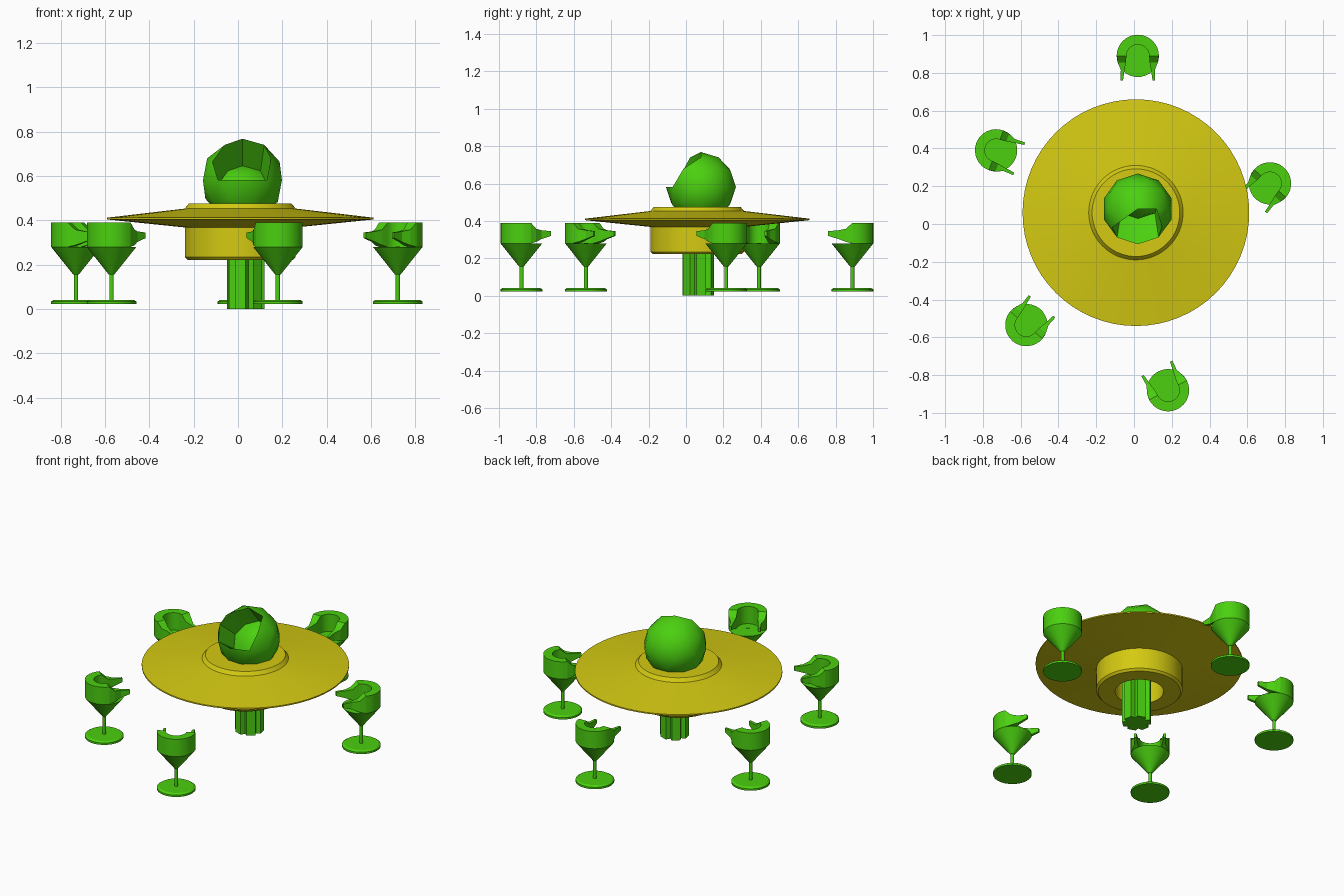
import bpy, bmesh
from math import sin, cos, pi, radians
from mathutils import Vector, Matrix

old = bpy.data.objects.get("Cube")
if old:
    bpy.data.objects.remove(old)


def material(name, colour):
    m = bpy.data.materials.new(name)
    m.use_nodes = True
    m.diffuse_color = (*colour, 1)
    m.node_tree.nodes["Principled BSDF"].inputs["Base Color"].default_value = (*colour, 1)
    return m


green = material("bright green", (0.07, 0.63, 0.005))
yellow = material("mustard yellow", (0.66, 0.59, 0.006))


def finish(bm, name, mat, matrix=Matrix(), smooth=None):
    bmesh.ops.recalc_face_normals(bm, faces=bm.faces)
    mesh = bpy.data.meshes.new(name)
    bm.to_mesh(mesh)
    bm.free()
    mesh.materials.append(mat)
    ob = bpy.data.objects.new(name, mesh)
    bpy.context.collection.objects.link(ob)
    ob.matrix_world = matrix
    if smooth:
        bpy.ops.object.select_all(action='DESELECT')
        ob.select_set(True)
        bpy.context.view_layer.objects.active = ob
        bpy.ops.object.shade_smooth_by_angle(angle=radians(smooth))
    return ob


def lathe(name, profile, mat, matrix, steps=32):
    """Spin a (radius, height) profile about z."""
    bm = bmesh.new()
    verts = [bm.verts.new((r, 0, z)) for r, z in profile]
    edges = [bm.edges.new(p) for p in zip(verts, verts[1:])]
    bmesh.ops.spin(bm, geom=verts + edges, axis=(0, 0, 1), cent=(0, 0, 0),
                   angle=2 * pi, steps=steps, use_duplicate=False)
    bmesh.ops.remove_doubles(bm, verts=bm.verts, dist=1e-5)
    return finish(bm, name, mat, matrix, 25)


def loft(bm, rings, closed_ends=True):
    """Skin a list of equally long point rings."""
    rows = [[bm.verts.new(p) for p in ring] for ring in rings]
    n = len(rows[0])
    for a, b in zip(rows, rows[1:]):
        for i in range(n):
            j = (i + 1) % n
            bm.faces.new((a[i], a[j], b[j], b[i]))
    if closed_ends:
        bm.faces.new(rows[0])
        bm.faces.new(rows[-1])


# Table: wide thin disc, raised collar and hollow drum underneath
lathe("table_top", [(0, 0.475), (0.232, 0.475), (0.25, 0.453), (0.6, 0.412),
                    (0.6, 0.404), (0.25, 0.368), (0.25, 0.235), (0.238, 0.222),
                    (0.14, 0.222), (0.14, 0.36), (0, 0.36)],
      yellow, Matrix.Translation((0.01, 0.06, 0)), 64)

# Fluted central column
bm = bmesh.new()
section = []
for lobe in range(6):
    for offset, r in ((-0.3, 0.085), (0.3, 0.085), (pi / 6, 0.062)):
        a = lobe * pi / 3 + offset + 0.2
        section.append((r * cos(a), r * sin(a)))
loft(bm, [[(x, y, z) for x, y in section] for z in (0, 0.4)])
finish(bm, "column", green, Matrix.Translation((0.035, 0.065, 0)))

# Ball with a jagged hollow dug into its upper front
bm = bmesh.new()
bmesh.ops.create_icosphere(bm, subdivisions=2, radius=0.187)
aim = Vector((0, -sin(radians(49)), cos(radians(49))))
cap = [f for f in bm.faces if f.calc_center_median().normalized().dot(aim) > cos(radians(47))]
moved = bmesh.ops.extrude_face_region(bm, geom=cap)["geom"]
bmesh.ops.delete(bm, geom=[f for f in cap if f.is_valid], context='FACES')
floor_verts = [g for g in moved if isinstance(g, bmesh.types.BMVert)]
centre = sum((v.co for v in floor_verts), Vector()) / len(floor_verts)
for v in floor_verts:
    v.co = centre + (v.co - centre) * 0.82 - aim * 0.16
finish(bm, "hollow_ball", green, Matrix.Translation((0.02, 0.08, 0.581)), 38)


def chair(x, y, facing):
    """Chair whose open side points along the facing angle (degrees)."""
    place = Matrix.Translation((x, y, 0)) @ Matrix.Rotation(radians(facing + 90), 4, 'Z')
    lathe("chair_base", [(0, 0.022), (0.112, 0.022), (0.112, 0.034), (0.1, 0.042),
                         (0, 0.042)], green, place)
    lathe("chair_stem", [(0, 0.04), (0.01, 0.04), (0.01, 0.283), (0, 0.283)], green, place, 12)
    lathe("chair_seat", [(0, 0.155), (0.012, 0.155), (0.112, 0.28), (0, 0.28)], green, place)

    # Half-round backrest
    bm = bmesh.new()
    rings = []
    for i in range(17):
        c, s = cos(pi * i / 16), sin(pi * i / 16)
        rings.append([(r * c, r * s, z) for r, z in
                      ((0.06, 0.28), (0.112, 0.28), (0.112, 0.39), (0.06, 0.39))])
    loft(bm, rings)
    finish(bm, "chair_back", green, place, 30)

    # Tapered arms reaching forward
    for side in (-1, 1):
        bm = bmesh.new()
        rings = []
        for fwd, inner, outer, low, high in ((0, 0.06, 0.112, 0.28, 0.39),
                                             (0.035, 0.063, 0.106, 0.288, 0.358),
                                             (0.075, 0.07, 0.09, 0.303, 0.35),
                                             (0.13, 0.078, 0.092, 0.32, 0.345)):
            rings.append([(side * inner, -fwd, low), (side * outer, -fwd, low),
                          (side * outer, -fwd, high), (side * inner, -fwd, high)])
        loft(bm, rings)
        finish(bm, "chair_arm_left" if side > 0 else "chair_arm_right", green, place)


for spot in ((0.02, 0.89, -90), (-0.73, 0.39, -20), (0.72, 0.215, -131),
             (-0.57, -0.535, 50), (0.18, -0.88, 117)):
    chair(*spot)
